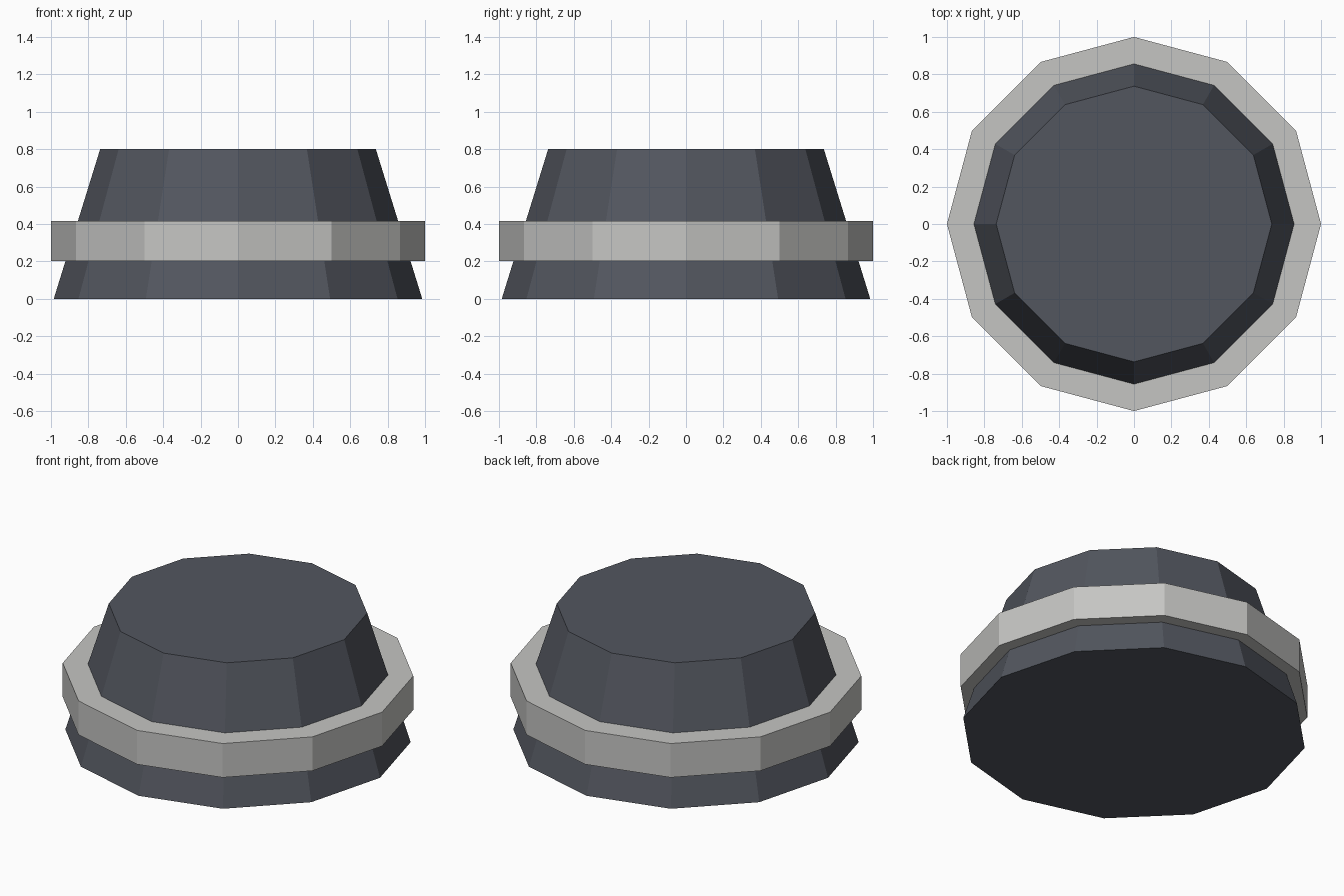
import bpy

cube = bpy.data.objects.get("Cube")
if cube:
    bpy.data.objects.remove(cube, do_unlink=True)


def make_material(name, color):
    mat = bpy.data.materials.new(name)
    mat.use_nodes = True
    mat.diffuse_color = color
    bsdf = next(n for n in mat.node_tree.nodes if n.type == 'BSDF_PRINCIPLED')
    bsdf.inputs["Base Color"].default_value = color
    return mat


def make_frustum(name, bottom_radius, top_radius, z_low, z_high, mat):
    bpy.ops.mesh.primitive_cone_add(
        vertices=12, radius1=bottom_radius, radius2=top_radius,
        depth=z_high - z_low, location=(0, 0, (z_low + z_high) / 2))
    obj = bpy.context.object
    obj.name = name
    obj.data.materials.append(mat)
    return obj


slate = make_material("slate grey", (0.085, 0.093, 0.114, 1))
pale = make_material("pale grey", (0.56, 0.56, 0.545, 1))

# Tapered twelve-sided body
make_frustum("tapered_body", 0.985, 0.737, 0, 0.8, slate)

# Straight-sided band around the body
make_frustum("outer_band", 1, 1, 0.203, 0.416, pale)
